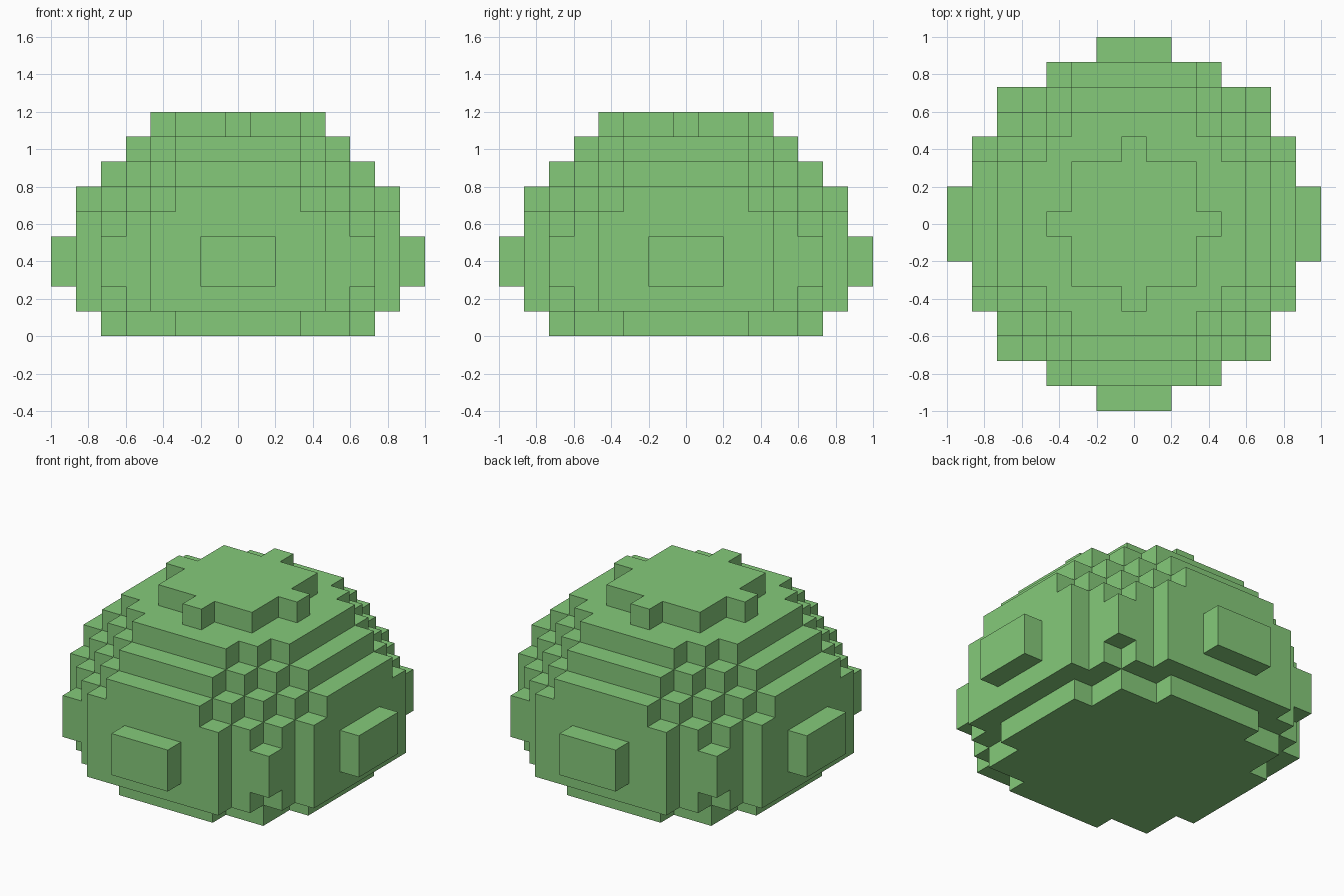
import bpy, bmesh
from mathutils import Vector

if "Cube" in bpy.data.objects:
    bpy.data.objects.remove(bpy.data.objects["Cube"])

V = 2 / 15                                        # block size
# squared disc radius (in blocks) of each layer, bottom to top
LAYERS = [33, 46, 51, 51, 46, 40, 30, 20, 9]

# blocks filling each round layer
cells = {(x, y, z)
         for z, r2 in enumerate(LAYERS)
         for x in range(-7, 8) for y in range(-7, 8)
         if x * x + y * y <= r2}

# outer skin: one square wherever a block meets empty space
bm = bmesh.new()
for c in cells:
    centre = Vector(c) + Vector((0, 0, 0.5))
    for axis in range(3):
        for s in (-1, 1):
            n = Vector((0, 0, 0))
            n[axis] = s
            if tuple(int(a + b) for a, b in zip(c, n)) in cells:
                continue
            u = Vector((0, 0, 0))
            u[(axis + 1) % 3] = 0.5
            w = n.cross(u)
            mid = centre + n * 0.5
            bm.faces.new([bm.verts.new((mid + p) * V)
                          for p in (-u - w, u - w, u + w, -u + w)])
bmesh.ops.remove_doubles(bm, verts=bm.verts[:], dist=V * 0.01)
# merge coplanar squares into clean flat faces
bmesh.ops.dissolve_limit(bm, angle_limit=0.01, verts=bm.verts[:], edges=bm.edges[:])

mesh = bpy.data.meshes.new("block_dome")
bm.to_mesh(mesh)
bm.free()
dome = bpy.data.objects.new("block_dome", mesh)
bpy.context.collection.objects.link(dome)

# leaf green
green = bpy.data.materials.new("green")
green.diffuse_color = (0.235, 0.59, 0.195, 1)
green.use_nodes = True
green.node_tree.nodes["Principled BSDF"].inputs["Base Color"].default_value = green.diffuse_color
mesh.materials.append(green)
